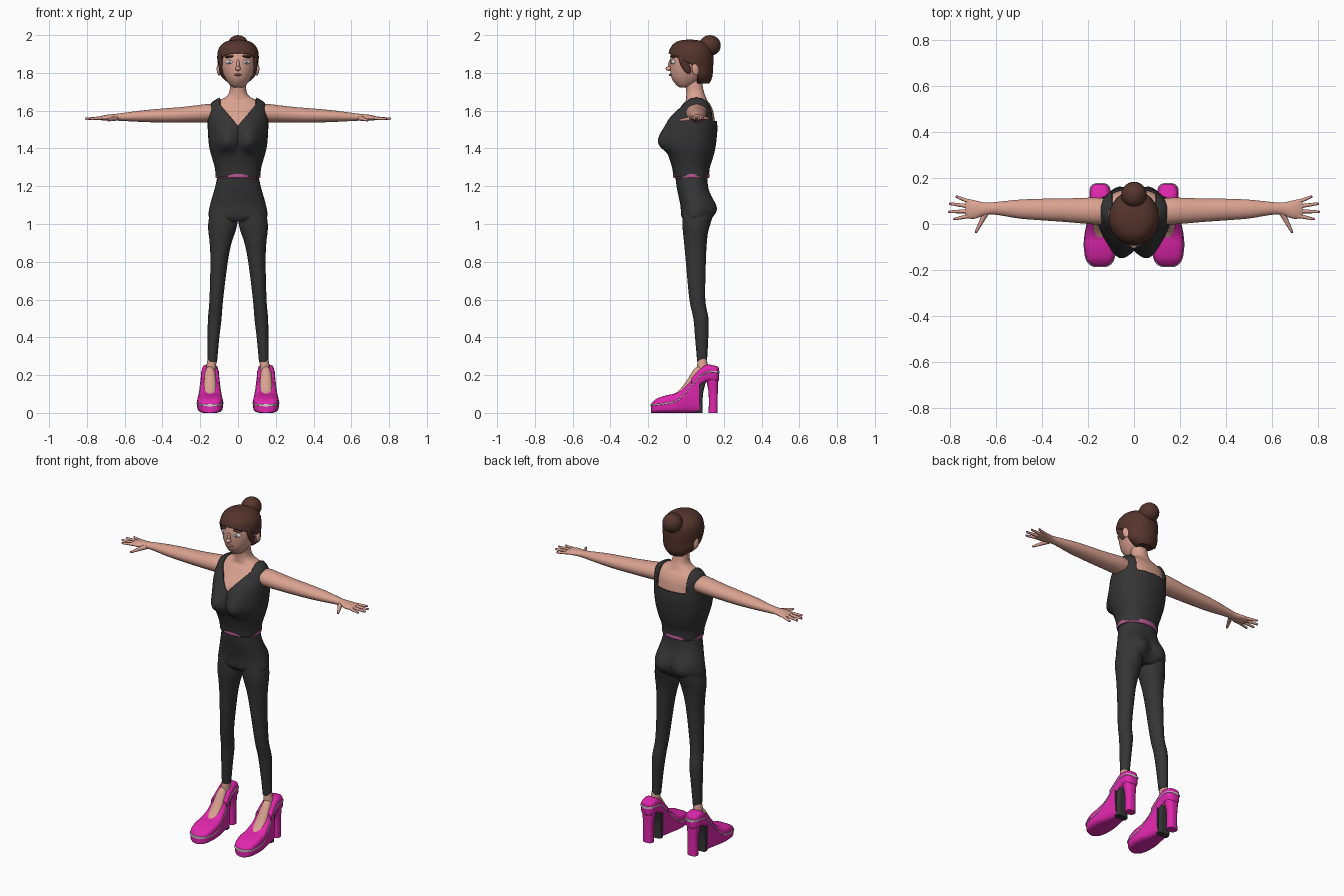
import bpy, bmesh, math
from mathutils import Vector, Matrix

if "Cube" in bpy.data.objects:
    bpy.data.objects.remove(bpy.data.objects["Cube"])


def material(name, r, g, b):
    m = bpy.data.materials.new(name)
    m.use_nodes = True
    m.diffuse_color = (r, g, b, 1)
    m.node_tree.nodes["Principled BSDF"].inputs["Base Color"].default_value = (r, g, b, 1)
    return m


SKIN = material("skin", .70, .36, .28)
CLOTH = material("charcoal cloth", .035, .035, .035)
PINK = material("hot pink", .75, .02, .42)
TRIM = material("pale trim", .75, .62, .73)
BELT = material("dusty pink", .50, .10, .30)
HAIR = material("brown hair", .09, .035, .026)
WHITE = material("eye white", .8, .8, .8)
IRIS = material("grey iris", .12, .13, .15)
LIPS = material("lips", .50, .19, .16)


def finish(name, bm, *mats):
    bmesh.ops.recalc_face_normals(bm, faces=bm.faces)
    me = bpy.data.meshes.new(name)
    bm.to_mesh(me)
    bm.free()
    ob = bpy.data.objects.new(name, me)
    bpy.context.collection.objects.link(ob)
    for m in mats:
        me.materials.append(m)
    return ob


def smooth_rows(rows, steps):
    """Catmull-Rom interpolation through the section rows."""
    out = []
    for i in range(len(rows) - 1):
        p = [rows[max(i - 1, 0)], rows[i], rows[i + 1], rows[min(i + 2, len(rows) - 1)]]
        for k in range(steps):
            t = k / steps
            out.append([b + .5 * t * (c - a + t * (2 * a - 5 * b + 4 * c - d + t * (3 * (b - c) + d - a)))
                        for a, b, c, d in zip(*p)])
    return out + [list(rows[-1])]


def loft(rows, axis="z", side=1, n=32, steps=4, power=2, caps=True):
    """Rows are (position along axis, centre a, centre b, radius a, radius b)."""
    bm = bmesh.new()
    rings = []
    for t, a, b, ra, rb in smooth_rows(rows, steps):
        ring = []
        for k in range(n):
            w = 2 * math.pi * k / n
            c, s = math.cos(w), math.sin(w)
            u = a + ra * math.copysign(abs(c) ** (2 / power), c)
            v = b + rb * math.copysign(abs(s) ** (2 / power), s)
            co = {"x": (t, u, v), "y": (u, t, v), "z": (u, v, t)}[axis]
            ring.append(bm.verts.new((co[0] * side, co[1], co[2])))
        rings.append(ring)
    for r, q in zip(rings, rings[1:]):
        for k in range(n):
            bm.faces.new((r[k], r[k - 1], q[k - 1], q[k]))
    if caps:
        bm.faces.new(rings[0])
        bm.faces.new(rings[-1])
    return bm


def bulge(bm, x, y, z, sx, below, above, amount):
    """Push a mirrored pair of soft mounds along y, on one side of the plane y."""
    for v in bm.verts:
        d = (v.co.y - y) * math.copysign(1, amount)
        if d > 0:
            sz = below if v.co.z < z else above
            g = math.exp(-((abs(v.co.x) - x) / sx) ** 2 - ((v.co.z - z) / sz) ** 2)
            v.co.y += amount * g * min(1, d / .06)


def cut(bm, point, normal):
    bmesh.ops.bisect_plane(bm, geom=bm.verts[:] + bm.edges[:] + bm.faces[:],
                           plane_co=point, plane_no=normal, dist=1e-5)


def remove(bm, rule):
    bad = [f for f in bm.faces if rule(f.calc_center_median())]
    bmesh.ops.delete(bm, geom=bad, context="FACES")


def blob(name, mat, centre, size, turn=(0, 0, 0), seg=20):
    bm = bmesh.new()
    bmesh.ops.create_uvsphere(bm, u_segments=seg, v_segments=seg // 2, radius=1)
    ob = finish(name, bm, mat)
    ob.location, ob.scale, ob.rotation_euler = centre, size, turn
    return ob


def taper(name, mat, p, q, r0, r1):
    p, q = Vector(p), Vector(q)
    bm = bmesh.new()
    m = Matrix.Translation((p + q) / 2) @ (q - p).to_track_quat("Z", "Y").to_matrix().to_4x4()
    bmesh.ops.create_cone(bm, cap_ends=True, segments=12, radius1=r0, radius2=r1,
                          depth=(q - p).length, matrix=m)
    return finish(name, bm, mat)


def shell(ob, thickness):
    m = ob.modifiers.new("thickness", "SOLIDIFY")
    m.thickness, m.offset = thickness, 1


# Torso, neck and fitted top
body = [(1.25, 0, .028, .108, .084), (1.30, 0, .026, .113, .09), (1.36, 0, .027, .13, .108),
        (1.42, 0, .028, .144, .12), (1.50, 0, .034, .15, .122), (1.55, 0, .037, .15, .115),
        (1.60, 0, .05, .146, .093), (1.633, 0, .055, .134, .073), (1.652, 0, .056, .11, .058),
        (1.672, 0, .053, .065, .052), (1.70, 0, .048, .046, .047), (1.75, 0, .04, .042, .045),
        (1.80, 0, .035, .042, .045)]


def torso():
    bm = loft(body, n=64, steps=6, power=2.2)
    bulge(bm, .06, .02, 1.435, .052, .045, .085, -.055)
    return bm


finish("torso_skin", torso(), SKIN)
top = torso()
for s in (-1, 1):
    cut(top, (.093 * s, 0, 0), (1, 0, 0))
    cut(top, (0, 0, 1.512), (-1.25 * s, 0, 1))
cut(top, (0, 0, 1.545), (0, 0, 1))
remove(top, lambda c: c.z > 1.665 or c.z < 1.251 and abs(c.x) < .02 or abs(c.x) < .093 and c.z > (
    1.512 + 1.25 * abs(c.x) if c.y < .05 else 1.545))
shell(finish("tank_top", top, CLOTH), .010)

# Trousers and belt
hips = loft([(1.26, 0, .028, .108, .085), (1.2, 0, .033, .12, .083), (1.1, 0, .052, .148, .082),
             (1.04, 0, .05, .155, .074), (1.012, 0, .05, .125, .055)], n=48, steps=6, power=2.2)
bulge(hips, .07, .05, 1.075, .06, .06, .075, .036)
finish("trouser_hips", hips, CLOTH)
finish("belt", loft([(1.243, 0, .028, .112, .088), (1.248, 0, .028, .119, .096),
                     (1.265, 0, .028, .119, .096), (1.27, 0, .028, .112, .088)], n=48), BELT)

# Sections shared by the shoe body and its trim
widths = [(-.185, .018), (-.176, .042), (-.15, .06), (-.1, .068), (-.05, .066), (0, .057), (.072, .046)]
tops = (.045, .058, .078, .094, .106, .143, .225)
cup_rows = [(.03, .052, .125, .185), (.07, .046, .14, .228), (.11, .044, .165, .255),
            (.15, .042, .165, .25), (.168, .032, .165, .245), (.175, .016, .175, .235)]
trim_heights = (.04, .042, .044, .05, .062, .105, .188)
FOOT_X = .148

for s, tag in ((1, "left"), (-1, "right")):
    # Leg and foot
    leg = loft([(1.12, .07, .055, .065, .07), (1.0, .081, .05, .077, .069), (.9, .092, .05, .058, .06),
                (.8, .1, .052, .046, .053), (.6, .115, .06, .036, .042), (.5, .123, .079, .036, .04),
                (.4, .13, .083, .031, .035), (.27, .136, .085, .025, .026)], side=s)
    bulge(leg, .075, .05, 1.05, .06, .06, .075, .02)
    finish(tag + "_trouser_leg", leg, CLOTH)
    finish(tag + "_ankle", loft([(.16, .146, .09, .028, .035), (.23, .143, .088, .027, .03),
                                 (.3, .136, .085, .022, .023)], side=s), SKIN)
    finish(tag + "_foot", loft([(.09, FOOT_X, .2, .028, .045), (.05, FOOT_X, .19, .03, .05),
                                (0, FOOT_X, .125, .034, .04), (-.04, FOOT_X, .085, .036, .032),
                                (-.075, FOOT_X, .065, .03, .028)], axis="y", side=s), SKIN)

    # Platform shoe, dark on its rear wall
    shoe = loft([(y, FOOT_X, z / 2, w, z / 2) for (y, w), z in zip(widths, tops)],
                axis="y", side=s, power=4)
    shoe.faces.ensure_lookup_table()
    for f in shoe.faces:
        f.material_index = int(len(f.verts) > 4 and f.calc_center_median().y > 0)
    finish(tag + "_shoe_platform", shoe, PINK, CLOTH)
    finish(tag + "_shoe_arch", loft([(0, FOOT_X, .068, .036, .02), (.1, FOOT_X, .074, .036, .016),
                                     (.18, FOOT_X, .09, .036, .02)], side=s, power=4), CLOTH)
    finish(tag + "_shoe_heel_cup", loft([(y, FOOT_X, (a + b) / 2, w, (b - a) / 2)
                                         for y, w, a, b in cup_rows], axis="y", side=s, power=3.5), PINK)
    finish(tag + "_shoe_heel", loft([(0, FOOT_X, .144, .03, .024), (.1, FOOT_X, .144, .029, .024),
                                     (.16, FOOT_X, .14, .035, .03), (.2, FOOT_X, .135, .038, .034)],
                                    side=s, power=2.6), PINK)
    trim = [(y - .003, FOOT_X, z, w + .003, .006) for (y, w), z in zip(widths, trim_heights)]
    trim += [(y + .003, FOOT_X, z, w + .003, .006) for (y, w, a, b), z in
             zip(cup_rows[2:], (.215, .218, .216, .214))]
    finish(tag + "_shoe_trim", loft(trim, axis="y", side=s, power=4), TRIM)

    # Arm with palm, fingers and nails
    finish(tag + "_arm", loft([(.08, .055, 1.583, .05, .04), (.15, .056, 1.587, .058, .048),
                               (.22, .058, 1.583, .056, .045), (.3, .06, 1.578, .051, .041),
                               (.4, .063, 1.574, .047, .037), (.5, .065, 1.571, .041, .031),
                               (.6, .068, 1.567, .028, .022), (.645, .066, 1.565, .027, .018),
                               (.69, .063, 1.563, .039, .016), (.72, .066, 1.561, .042, .012),
                               (.735, .066, 1.56, .034, .008)], axis="x", side=s), SKIN)
    fingers = {"little": ((.715, .096), (.77, .118)), "ring": ((.72, .077), (.798, .088)),
               "middle": ((.72, .056), (.803, .053)), "index": ((.715, .036), (.78, .022)),
               "thumb": ((.645, .05), (.687, -.032))}
    for label, (p, q) in fingers.items():
        tip_z = 1.549 if label == "thumb" else 1.557
        r = .014 if label == "thumb" else .0095
        taper(f"{tag}_{label}_finger", SKIN, (p[0] * s, p[1], 1.561), (q[0] * s, q[1], tip_z), r, .006)
        blob(f"{tag}_{label}_nail", BELT, (q[0] * s, q[1], tip_z + .001), (.009, .006, .006),
             (0, 0, s * math.atan2(q[1] - p[1], q[0] - p[0])), 10)

    # Eye, brow, ear and side lock
    blob(tag + "_eye", WHITE, (.044 * s, -.067, 1.858), (.021, .012, .012), (0, 0, .35 * s))
    blob(tag + "_iris", IRIS, (.043 * s, -.076, 1.858), (.008, .005, .009))
    blob(tag + "_brow", HAIR, (.046 * s, -.071, 1.886), (.026, .011, .006), (0, .12 * s, .45 * s))
    blob(tag + "_ear", SKIN, (.1 * s, .05, 1.818), (.012, .02, .032), (.2, 0, .35 * s))
    blob(tag + "_side_lock", HAIR, (.09 * s, -.008, 1.85), (.013, .022, .062), (.45, 0, 0))

# Head and facial features
finish("head", loft([(1.722, 0, -.01, .02, .022), (1.735, 0, -.004, .042, .046), (1.77, 0, .005, .067, .08),
                     (1.82, 0, .015, .087, .099), (1.87, 0, .02, .093, .104), (1.92, 0, .025, .086, .096),
                     (1.95, 0, .02, .06, .065), (1.96, 0, .02, .02, .025)]), SKIN)
blob("nose", SKIN, (0, -.088, 1.823), (.014, .02, .013))
blob("nose_bridge", SKIN, (0, -.082, 1.845), (.009, .013, .03), (-.2, 0, 0))
blob("mouth", LIPS, (0, -.081, 1.79), (.022, .011, .006))

# Hair swept back into a bun
hair = loft([(1.75, 0, .085, .045, .035), (1.775, 0, .07, .075, .062), (1.80, 0, .048, .092, .088),
             (1.835, 0, .032, .099, .106), (1.88, 0, .026, .104, .113), (1.92, 0, .026, .099, .108),
             (1.95, 0, .024, .078, .085), (1.965, 0, .02, .048, .052), (1.97, 0, .02, .012, .015)],
            n=48, steps=5)
cut(hair, (0, .06, 0), (0, 1, 0))
cut(hair, (0, -.09, 1.905), (0, .5, 1))
remove(hair, lambda c: c.y < .06 and c.z - 1.905 + .5 * (c.y + .09) < 0)
shell(finish("hair_cap", hair, HAIR), .006)
blob("hair_bun", HAIR, (0, .127, 1.945), (.056, .057, .055), seg=24)

# Smooth shading with crisp edges
bpy.ops.object.select_all(action="DESELECT")
for ob in bpy.context.scene.objects:
    if ob.type == "MESH":
        ob.select_set(True)
        bpy.context.view_layer.objects.active = ob
bpy.ops.object.shade_smooth_by_angle(angle=math.radians(42))
